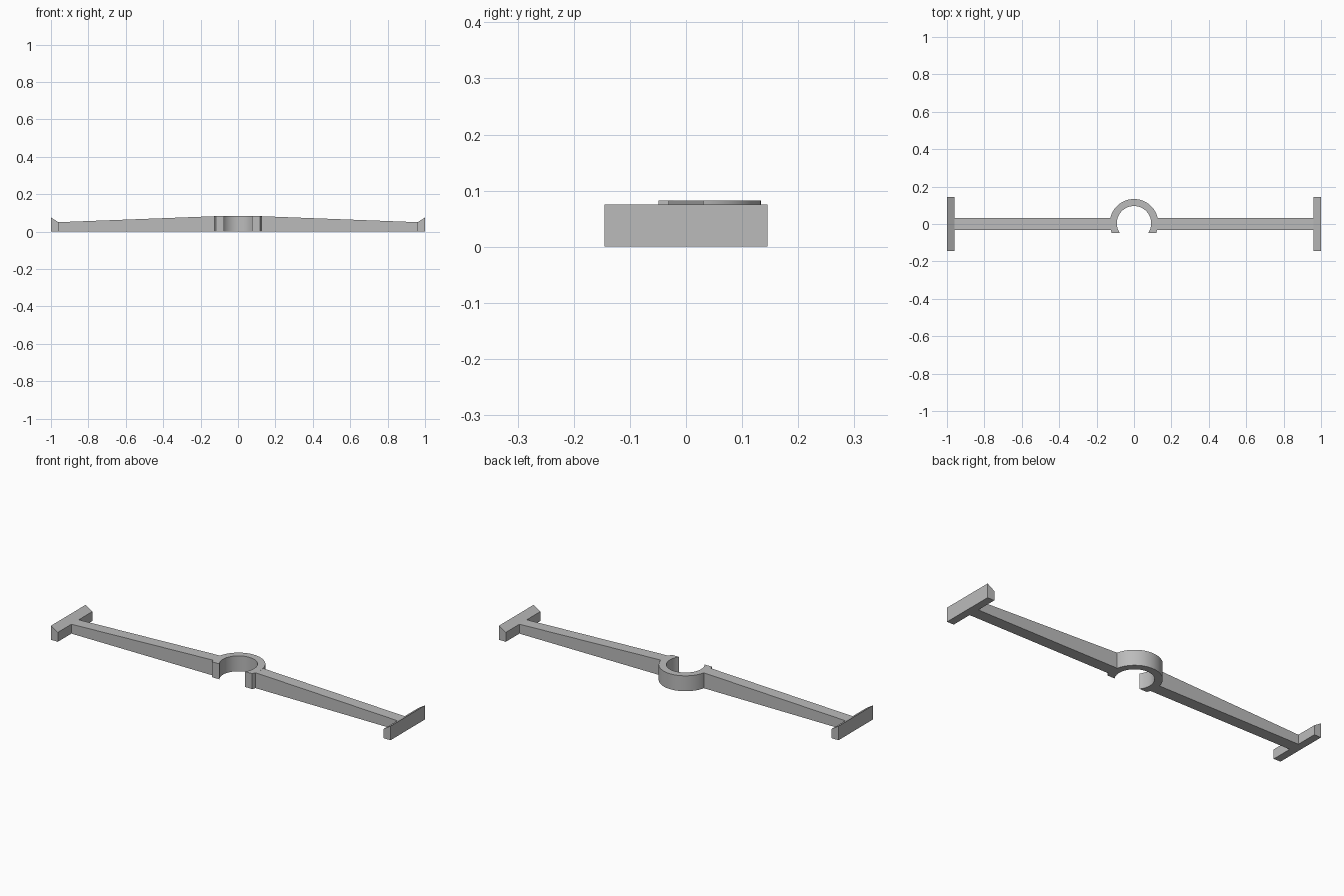
import bpy, bmesh, math

cube = bpy.data.objects.get("Cube")
if cube:
    bpy.data.objects.remove(cube, do_unlink=True)

grey = bpy.data.materials.new("light grey")
grey.use_nodes = True
COLOR = (0.5, 0.5, 0.5, 1)
grey.diffuse_color = COLOR
grey.node_tree.nodes["Principled BSDF"].inputs["Base Color"].default_value = COLOR


def extrude_outline(name, points, offset):
    """Extrude a closed outline of 3D points along an offset."""
    bm = bmesh.new()
    face = bm.faces.new([bm.verts.new(p) for p in points])
    result = bmesh.ops.extrude_face_region(bm, geom=[face], use_keep_orig=True)
    moved = [v for v in result["geom"] if isinstance(v, bmesh.types.BMVert)]
    bmesh.ops.translate(bm, verts=moved, vec=offset)
    bmesh.ops.recalc_face_normals(bm, faces=bm.faces)
    mesh = bpy.data.meshes.new(name)
    bm.to_mesh(mesh)
    bm.free()
    mesh.materials.append(grey)
    obj = bpy.data.objects.new(name, mesh)
    bpy.context.collection.objects.link(obj)
    return obj


# Open clip ring: its two ends are cut off flat at the front
CENTRE_Y, CUT_Y, HEIGHT = 0.004, -0.049, 0.082
R_OUT, R_IN, STEPS = 0.1295, 0.092, 64


def arc(radius):
    start = math.asin((CUT_Y - CENTRE_Y) / radius)
    sweep = math.pi - 2 * start
    angles = [start + sweep * i / STEPS for i in range(STEPS + 1)]
    return [(radius * math.cos(a), CENTRE_Y + radius * math.sin(a), 0) for a in angles]


ring = extrude_outline("clip_ring", arc(R_OUT) + arc(R_IN)[::-1], (0, 0, HEIGHT))
bpy.context.view_layer.objects.active = ring
ring.select_set(True)
bpy.ops.object.shade_smooth_by_angle(angle=math.radians(30))

# Tapered arms and sloped end bars on both sides
ARM_HALF, BAR_HALF = 0.031, 0.145
for side, s in (("left", 1), ("right", -1)):
    arm = [(0.118, 0), (0.965, 0), (0.965, 0.05), (0.125, HEIGHT), (0.118, HEIGHT)]
    extrude_outline(side + "_arm", [(s * x, -ARM_HALF, z) for x, z in arm],
                    (0, 2 * ARM_HALF, 0))
    bar = [(0.96, 0), (1, 0), (1, 0.075), (0.96, 0.05)]
    extrude_outline(side + "_end_bar", [(s * x, -BAR_HALF, z) for x, z in bar],
                    (0, 2 * BAR_HALF, 0))
